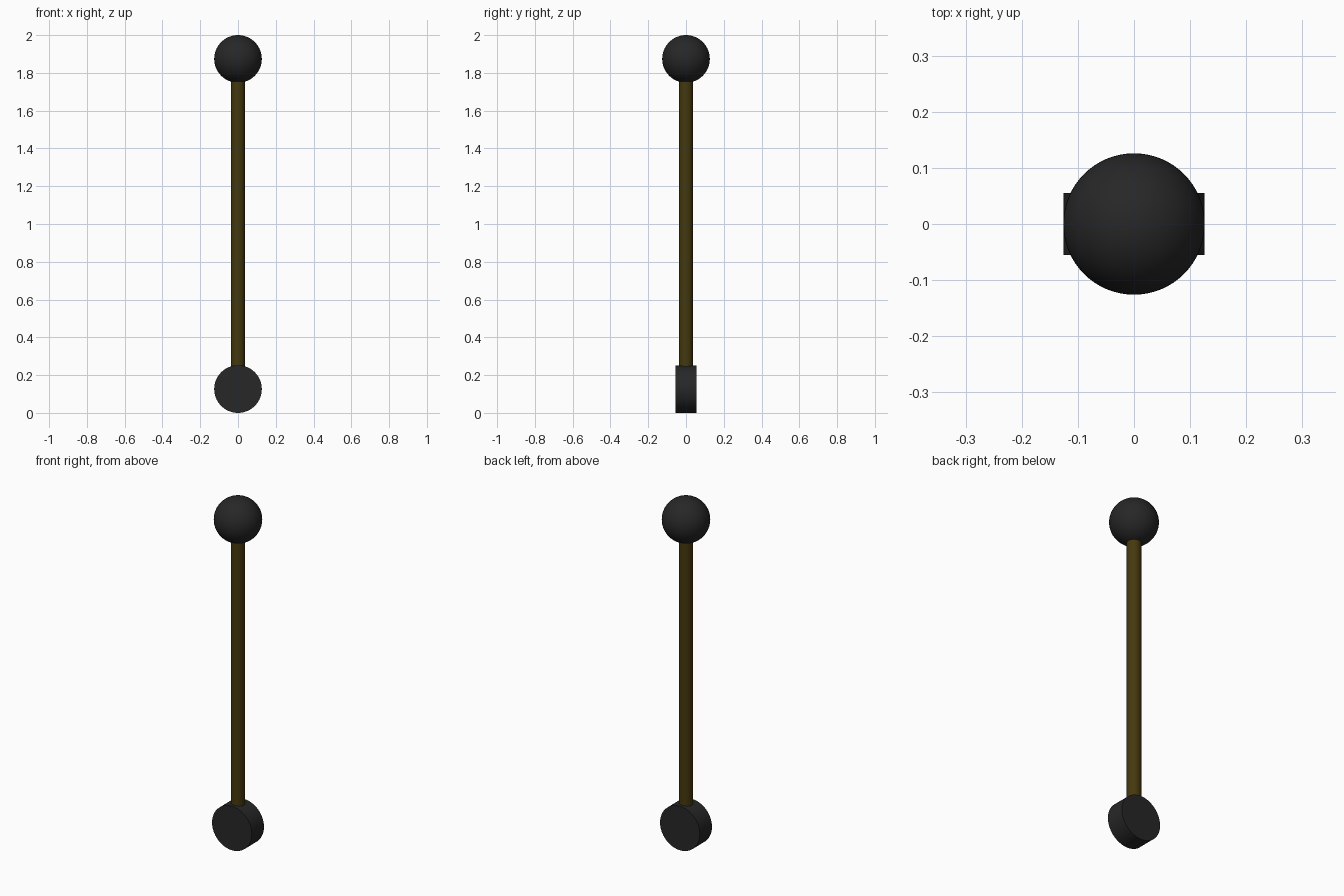
import bpy, math

if "Cube" in bpy.data.objects:
    bpy.data.objects.remove(bpy.data.objects["Cube"])

R = 0.126          # ball and disc radius
ROD_R = 0.037


def material(name, rgb):
    m = bpy.data.materials.new(name)
    m.diffuse_color = (*rgb, 1)
    m.use_nodes = True
    m.node_tree.nodes["Principled BSDF"].inputs["Base Color"].default_value = m.diffuse_color
    return m


def finish(name, mat):
    ob = bpy.context.object
    ob.name = name
    ob.data.materials.append(mat)
    bpy.ops.object.shade_smooth_by_angle(angle=math.radians(35))


black = material("dark grey", (0.02, 0.02, 0.02))
brown = material("dark olive brown", (0.06, 0.04, 0.004))

# ball on top
bpy.ops.mesh.primitive_uv_sphere_add(segments=64, ring_count=32, radius=R, location=(0, 0, 2 - R))
finish("top_ball", black)

# shaft, ends sunk into the ball and the disc
bpy.ops.mesh.primitive_cylinder_add(vertices=48, radius=ROD_R, depth=1.6, location=(0, 0, 1.0))
finish("shaft", brown)

# upright disc at the foot, axis along y
bpy.ops.mesh.primitive_cylinder_add(vertices=64, radius=R, depth=0.11, location=(0, 0, R),
                                    rotation=(math.pi / 2, 0, 0))
finish("foot_disc", black)
